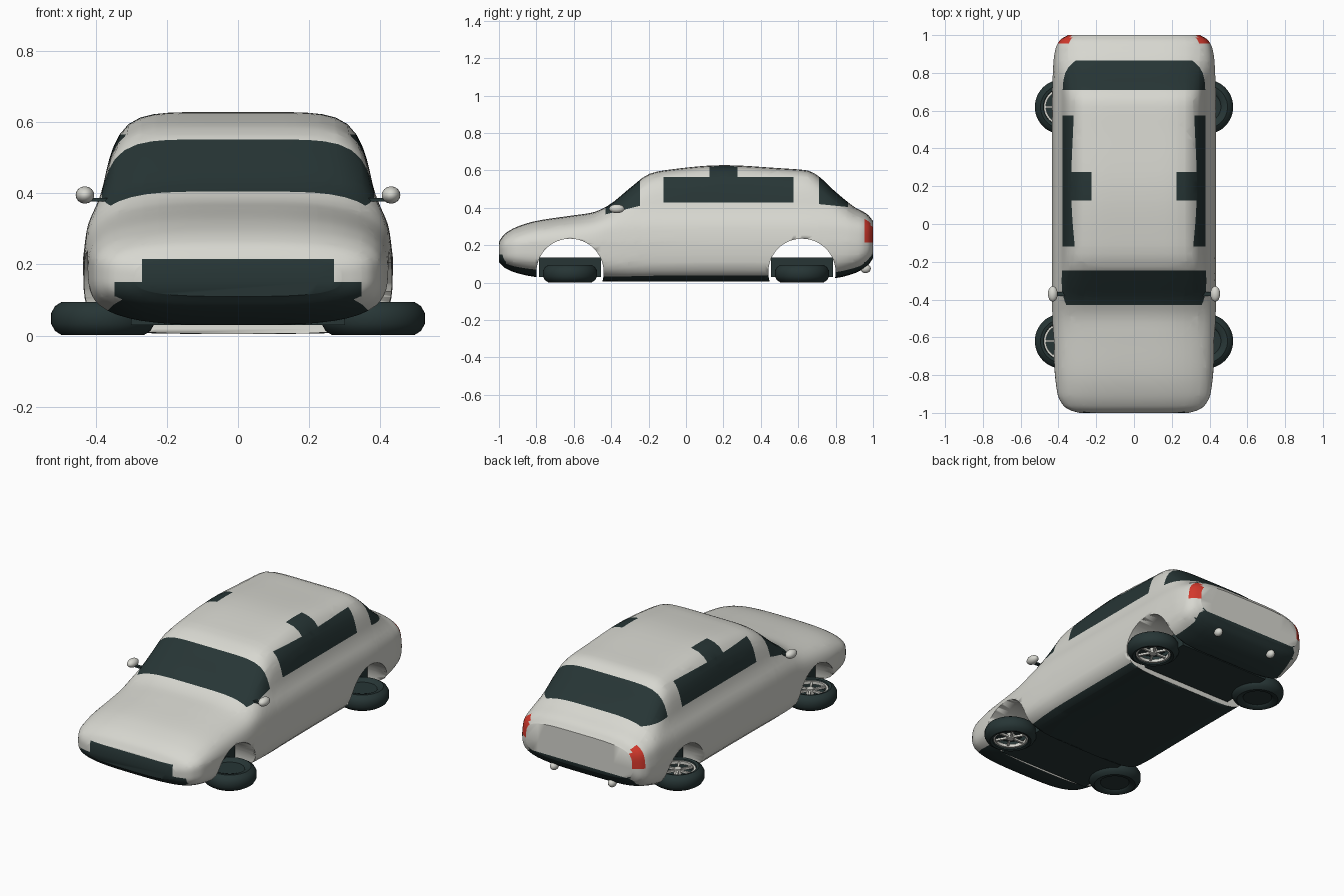
import bpy, bmesh, math
from mathutils import Matrix, Vector

if "Cube" in bpy.data.objects:
    bpy.data.objects.remove(bpy.data.objects["Cube"])


def material(name, color):
    mat = bpy.data.materials.new(name)
    mat.use_nodes = True
    mat.diffuse_color = (*color, 1)
    mat.node_tree.nodes["Principled BSDF"].inputs["Base Color"].default_value = (*color, 1)
    return mat


paint = material("light grey paint", (0.68, 0.68, 0.63))
dark = material("dark glass and rubber", (0.02, 0.036, 0.036))
red = material("red lamp", (0.65, 0.04, 0.025))


def finish(name, bm, mats, angle=40):
    bmesh.ops.recalc_face_normals(bm, faces=bm.faces)
    mesh = bpy.data.meshes.new(name)
    bm.to_mesh(mesh)
    bm.free()
    obj = bpy.data.objects.new(name, mesh)
    bpy.context.collection.objects.link(obj)
    for mat in mats:
        mesh.materials.append(mat)
    bpy.ops.object.select_all(action="DESELECT")
    obj.select_set(True)
    bpy.context.view_layer.objects.active = obj
    bpy.ops.object.shade_smooth_by_angle(angle=math.radians(angle))
    return obj


def curve(table, t):
    """Smooth curve through (position, value) pairs, without overshoot."""
    if t <= table[0][0]:
        return table[0][1]
    if t >= table[-1][0]:
        return table[-1][1]
    i = max(k for k in range(len(table) - 1) if table[k][0] <= t)

    def step(k):
        return (table[k + 1][1] - table[k][1]) / (table[k + 1][0] - table[k][0])

    def slope(k):
        if k == 0 or k == len(table) - 1:
            return step(min(k, len(table) - 2))
        a, b = step(k - 1), step(k)
        return 2 * a * b / (a + b) if a * b > 0 else 0

    (p, u), (q, v) = table[i], table[i + 1]
    d = q - p
    s = (t - p) / d
    return (u * (1 + 2 * s) * (1 - s) ** 2 + slope(i) * d * s * (1 - s) ** 2
            + v * s * s * (3 - 2 * s) + slope(i + 1) * d * s * s * (s - 1))


# Body curves along the length, and the side profile by height
TOP = [(-1, .22), (-.97, .26), (-.9, .3), (-.8, .33), (-.6, .36), (-.5, .375), (-.42, .41),
       (-.3, .505), (-.2, .58), (-.12, .6), (.2, .628), (.5, .612), (.65, .6), (.7, .575),
       (.8, .485), (.9, .405), (.97, .365), (1, .33)]
BOTTOM = [(-1, .11), (-.97, .08), (-.9, .05), (-.8, .03), (-.44, .005), (.44, .005),
          (.8, .025), (.9, .05), (.97, .09), (1, .13)]
WIDTH = [(-1, .29), (-.985, .34), (-.96, .375), (-.9, .405), (-.75, .422), (-.3, .435),
         (.6, .435), (.85, .427), (.93, .415), (.975, .39), (1, .35)]
SQUARE = [(-1, 3.2), (-.6, 3.5), (-.2, 6), (.65, 6), (.9, 4), (1, 4)]
TAPER = [(.22, 1), (.3, .975), (.4, .885), (.5, .835), (.575, .8), (.63, .785)]
STATIONS, RING = 80, 72
ARCH_Y, ARCH_Z, ARCH_R = .62, .055, .18

bm = bmesh.new()
rings = []
for i in range(STATIONS + 1):
    y = math.sin(math.pi / 2 * (2 * i / STATIONS - 1))
    low, high = curve(BOTTOM, y), curve(TOP, y)
    n, w = curve(SQUARE, y), curve(WIDTH, y)
    ring = []
    for k in range(RING):
        a = math.tau * k / RING
        c, s = math.cos(a), math.sin(a)
        r = (abs(c) ** n + abs(s) ** n) ** (-1 / n)
        z = (low + high) / 2 + r * s * (high - low) / 2
        ring.append(bm.verts.new((w * curve(TAPER, z) * r * c, y, z)))
    rings.append(ring)
for a, b in zip(rings, rings[1:]):
    for k in range(RING):
        j = (k + 1) % RING
        bm.faces.new((a[k], a[j], b[j], b[k]))
bm.faces.new(rings[0])
bm.faces.new(rings[-1])
body = finish("body", bm, [paint, dark, red])

# Wheel arches, cut right through
for y in (-ARCH_Y, ARCH_Y):
    bm = bmesh.new()
    place = Matrix.Translation((0, y, ARCH_Z)) @ Matrix.Rotation(math.pi / 2, 4, "Y")
    bmesh.ops.create_cone(bm, cap_ends=True, segments=64, radius1=ARCH_R, radius2=ARCH_R,
                          depth=1.2, matrix=place)
    cutter = finish("arch_cutter", bm, [paint])
    cutter.hide_render = True
    bpy.context.view_layer.objects.active = body
    cut = body.modifiers.new("arch", "BOOLEAN")
    cut.operation, cut.solver, cut.object = "DIFFERENCE", "EXACT", cutter
    bpy.ops.object.modifier_apply(modifier=cut.name)
    bpy.data.objects.remove(cutter)

# Split the skin along the edges of windows, grille and lamps
bm = bmesh.new()
bm.from_mesh(body.data)
planes = [((0, y, 0), (0, 1, 0)) for y in (-.43, -.245, -.12, .125, .275, .575, .71, .865, .955)]
planes += [((x * s, 0, 0), (1, 0, 0)) for x in (.225, .27, .347) for s in (-1, 1)]
planes += [((0, 0, z), (0, 0, 1)) for z in (.11, .15, .215, .35, .428, .565)]
planes += [((0, -.43, .365), (0, -.25, 1)), ((0, .71, .42), (0, .1, 1))]
for point, normal in planes:
    bmesh.ops.bisect_plane(bm, geom=bm.verts[:] + bm.edges[:] + bm.faces[:], dist=1e-5,
                           plane_co=point, plane_no=normal)


def body_slot(face):
    x, y, z = face.calc_center_median()
    x = abs(x)
    arch = math.hypot(abs(y) - ARCH_Y, z - ARCH_Z)
    if abs(arch - ARCH_R) < .004 and abs(face.normal.x) < .1:
        return 0
    windshield = -.43 < y < -.245 and z > .365 + (y + .43) * .25
    rear_window = .71 < y < .865 and z > .42 - (y - .71) * .1
    side_window = -.12 < y < .575 and .428 < z < .565
    roof_patch = .125 < y < .275 and x > .225 and z > .5
    grille = y < -.9 and (x < .27 and z < .215 or x < .347 and .11 < z < .15)
    diffuser = y > .9 and x < .27 and z < .11
    underside = z < curve(BOTTOM, y) + .03 or face.normal.z < -.85 and z < .1
    if windshield or rear_window or side_window or roof_patch or grille or diffuser or underside:
        return 1
    return 2 if y > .955 and x > .33 and .215 < z < .35 else 0


for face in bm.faces:
    face.material_index = body_slot(face)
bm.to_mesh(body.data)
bm.free()


def box(name, center, size, mat):
    bm = bmesh.new()
    bmesh.ops.create_cube(bm, size=1, matrix=Matrix.Translation(center) @ Matrix.Diagonal((*size, 1)))
    return finish(name, bm, [mat])


def ellipsoid(name, center, radii, mat):
    bm = bmesh.new()
    bmesh.ops.create_uvsphere(bm, u_segments=24, v_segments=16, radius=1,
                              matrix=Matrix.Translation(center) @ Matrix.Diagonal((*radii, 1)))
    return finish(name, bm, [mat])


def lathe(bm, profile, segments=48, closed=False):
    verts = [bm.verts.new((r, 0, z)) for r, z in profile]
    edges = [bm.edges.new(pair) for pair in zip(verts, verts[1:])]
    if closed:
        edges.append(bm.edges.new((verts[-1], verts[0])))
    bmesh.ops.spin(bm, geom=verts + edges, cent=(0, 0, 0), axis=(0, 0, 1),
                   angle=math.tau, steps=segments, use_duplicate=False)
    bmesh.ops.remove_doubles(bm, verts=bm.verts, dist=1e-5)


# Axle blocks inside the arches
for end, y in (("front", -ARCH_Y), ("rear", ARCH_Y)):
    box(end + "_axle_block", (0, y, .082), (.6, .33, .104), dark)

# Wheels lying flat, with the rims facing up on the right and down on the left
TIRE = [(0, .033), (.08, .033), (.088, .042), (.115, .047), (.134, .035), (.145, .015),
        (.145, -.015), (.134, -.035), (.115, -.047), (.1, -.043), (.095, -.03),
        (.095, .005), (0, .005)]
RIM = [(.086, -.036), (.097, -.036), (.097, -.018), (.086, -.018)]
for end, y in (("front", -ARCH_Y), ("rear", ARCH_Y)):
    for side, s in (("left", 1), ("right", -1)):
        place = Matrix.Translation((s * .38, y, .048))
        if s < 0:
            place = place @ Matrix.Rotation(math.pi, 4, "Y")
        bm = bmesh.new()
        lathe(bm, TIRE)
        bm.transform(place)
        finish(f"{end}_{side}_tire", bm, [dark])
        bm = bmesh.new()
        lathe(bm, RIM, closed=True)
        bmesh.ops.create_cone(bm, cap_ends=True, segments=20, radius1=.02, radius2=.024,
                              depth=.03, matrix=Matrix.Translation((0, 0, -.02)))
        for k in range(6):
            spoke = (Matrix.Rotation(math.tau * k / 6, 4, "Z") @ Matrix.Translation((.053, 0, -.024))
                     @ Matrix.Diagonal((.074, .012, .012, 1)))
            bmesh.ops.create_cube(bm, size=1, matrix=spoke)
        bm.transform(place)
        finish(f"{end}_{side}_rim", bm, [paint])

# Mirrors on short stalks, and exhaust tips
for side, s in (("left", 1), ("right", -1)):
    ellipsoid(side + "_mirror", Vector((s * .43, -.37, .395)), (.026, .041, .024), paint)
    box(side + "_mirror_stalk", (s * .39, -.37, .382), (.07, .02, .01), dark)
    ellipsoid(side + "_exhaust_tip", Vector((s * .19, .96, .075)), (.022, .028, .024), paint)
